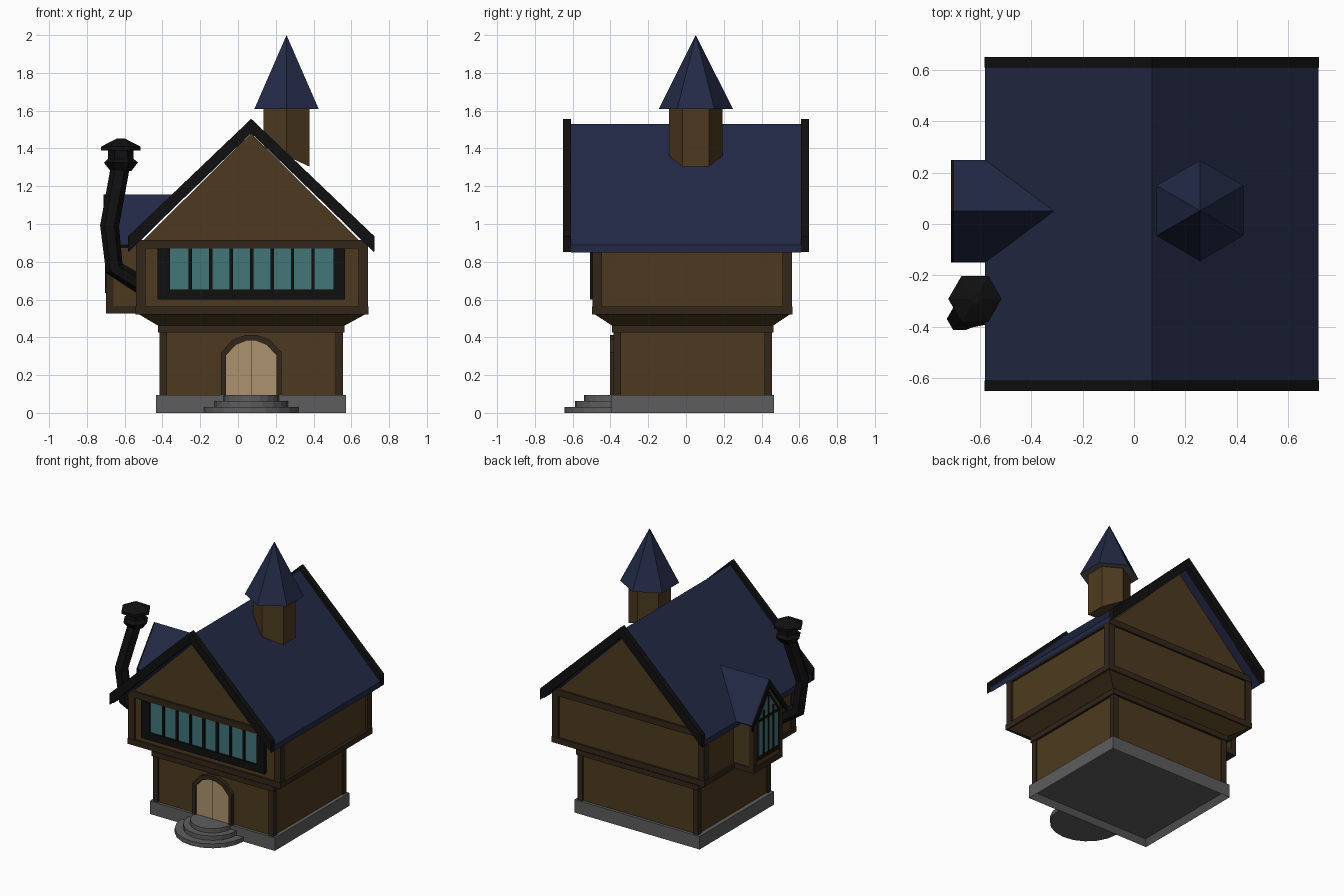
import bpy, bmesh, math
from mathutils import Vector

if "Cube" in bpy.data.objects:
    bpy.data.objects.remove(bpy.data.objects["Cube"])


def material(name, r, g, b):
    m = bpy.data.materials.new(name)
    m.diffuse_color = (r, g, b, 1)
    m.use_nodes = True
    m.node_tree.nodes["Principled BSDF"].inputs["Base Color"].default_value = m.diffuse_color
    return m


WALL = material("plank_brown", .075, .042, .014)
TRIM = material("dark_timber", .033, .019, .010)
ROOF = material("slate_blue", .016, .022, .060)
BLACK = material("black_iron", .005, .005, .005)
GLASS = material("teal_glass", .055, .180, .190)
DOOR = material("pale_door", .42, .29, .16)
STONE = material("stone", .11, .11, .11)


def build(name, verts, faces, mat):
    me = bpy.data.meshes.new(name)
    me.from_pydata(verts, [], faces)
    bm = bmesh.new()
    bm.from_mesh(me)
    bmesh.ops.recalc_face_normals(bm, faces=bm.faces[:])
    bm.to_mesh(me)
    bm.free()
    ob = bpy.data.objects.new(name, me)
    bpy.context.collection.objects.link(ob)
    me.materials.append(mat)
    return ob


def loft(name, rings, mat, caps=True):
    """Skin a list of equal-length point rings."""
    n = len(rings[0])
    verts = [tuple(p) for r in rings for p in r]
    faces = [(k * n + i, k * n + (i + 1) % n, (k + 1) * n + (i + 1) % n, (k + 1) * n + i)
             for k in range(len(rings) - 1) for i in range(n)]
    if caps:
        faces += [tuple(range(n)), tuple(range(len(verts) - n, len(verts)))]
    return build(name, verts, faces, mat)


def prism(name, pts, axis, a, b, mat, caps=True):
    """Extrude a 2D profile along an axis from a to b."""
    at = {'x': lambda p, t: (t, p[0], p[1]), 'y': lambda p, t: (p[0], t, p[1]),
          'z': lambda p, t: (p[0], p[1], t)}[axis]
    return loft(name, [[at(p, t) for p in pts] for t in (a, b)], mat, caps)


def rect(x0, x1, y0, y1):
    return [(x0, y0), (x1, y0), (x1, y1), (x0, y1)]


def box(name, x0, x1, y0, y1, z0, z1, mat):
    return prism(name, rect(x0, x1, y0, y1), 'z', z0, z1, mat)


def band(name, x0, x1, y0, y1, z0, z1, t=.035):
    """Timber beams round all four sides."""
    for i, (a, b, c, d) in enumerate([(x0, x1, y0, y0 + t), (x0, x1, y1 - t, y1),
                                      (x0, x0 + t, y0 + t, y1 - t), (x1 - t, x1, y0 + t, y1 - t)]):
        box(f"{name}_{i}", a, b, c, d, z0, z1, TRIM)


def posts(name, x0, x1, y0, y1, z0, z1, w):
    for i, (x, y) in enumerate([(x0, y0), (x1 - w, y0), (x0, y1 - w), (x1 - w, y1 - w)]):
        box(f"{name}_{i}", x, x + w, y, y + w, z0, z1, TRIM)


def ngon(cx, cy, z, r, n=6, turn=90):
    return [(cx + r * math.cos(math.radians(turn + 360 * i / n)),
             cy + r * math.sin(math.radians(turn + 360 * i / n)), z) for i in range(n)]


CX = .07

# stone base with a recessed underside, and rounded front steps
base = box("stone_base", -.435, .573, -.395, .465, 0, .095, STONE)
bm = bmesh.new()
bm.from_mesh(base.data)
bottom = [f for f in bm.faces if f.normal.z < -.9]
bmesh.ops.inset_region(bm, faces=bottom, thickness=.04)
bmesh.ops.translate(bm, verts=list(bottom[0].verts), vec=(0, 0, .04))
bm.to_mesh(base.data)
bm.free()
for i, r in enumerate((.25, .195, .148)):
    arc = [(CX + r * math.cos(math.pi * k / 10), -.393 - r * math.sin(math.pi * k / 10)) for k in range(11)]
    prism(f"step_{i}", arc, 'z', .032 * i, .032 * (i + 1), STONE)

# ground floor
prism("lower_wall", rect(-.405, .547, -.375, .445), 'z', .095, .46, WALL, False)
posts("lower_post", -.415, .557, -.385, .455, .095, .43, .04)
band("lower_beam", -.423, .565, -.393, .463, .425, .462)

# flared jetty carrying the upper floor
loft("jetty", [[(x, y, z) for x, y in rect(*e)] for z, e in
               ((.46, (-.42, .56, -.388, .458)), (.525, (-.53, .68, -.488, .555)))], WALL, False)

# upper floor with front and back gables
band("upper_floor_beam", -.543, .69, -.497, .565, .522, .563)
prism("upper_wall", [(-.53, .53), (.67, .53), (.67, .885), (CX, 1.48), (-.53, .885)], 'y', -.482, .55, WALL)
posts("upper_post", -.54, .687, -.494, .562, .56, .875, .05)
band("gable_beam", -.54, .687, -.497, .565, .87, .915)


# main roof and dark barge boards
def chevron(c, half, apex, eave, apex_in, eave_in):
    return [(c - half, eave), (c, apex), (c + half, eave), (c + half, eave_in), (c, apex_in), (c - half, eave_in)]


prism("main_roof", chevron(CX, .65, 1.53, .89, 1.488, .85), 'y', -.61, .61, ROOF)
for side, a, b in (("front", -.65, -.61), ("back", .61, .65)):
    prism(f"barge_board_{side}", chevron(CX, .652, 1.557, .935, 1.48, .853), 'y', a, b, BLACK)

# long front window
box("window_sill", -.425, .567, -.508, -.48, .60, .652, BLACK)
box("window_jamb_left", -.425, -.36, -.508, -.48, .652, .87, BLACK)
box("window_jamb_right", .505, .567, -.508, -.48, .652, .87, BLACK)
box("window_glass", -.36, .505, -.492, -.484, .652, .87, GLASS)
for i in range(1, 8):
    x = -.36 + .865 * i / 8
    box(f"window_bar_{i}", x - .009, x + .009, -.503, -.49, .652, .87, BLACK)

# arched double door
def arch(w, s, shoulder, top):
    return [(CX - w, .095), (CX - w, s), (CX - w * .62, shoulder), (CX - w * .2, top),
            (CX + w * .2, top), (CX + w * .62, shoulder), (CX + w, s), (CX + w, .095)]


inner, outer = arch(.133, .305, .36, .382), arch(.16, .32, .387, .412)
for i in range(7):
    prism(f"door_frame_{i}", [outer[i], outer[i + 1], inner[i + 1], inner[i]], 'y', -.402, -.37, TRIM)
prism("door", inner, 'y', -.388, -.372, DOOR)
box("door_seam", CX - .002, CX + .002, -.39, -.386, .095, .38, TRIM)

# bay window on the left with its own little roof
DY = .05
prism("bay_wall", [(-.11, .53), (.21, .53), (.21, .90), (DY, 1.11), (-.11, .90)], 'x', -.69, -.52, WALL)
box("bay_bottom_beam", -.698, -.53, -.115, .215, .525, .565, TRIM)
for i, y in enumerate((-.115, .185)):
    box(f"bay_post_{i}", -.698, -.66, y, y + .03, .56, .90, TRIM)
prism("bay_window_frame", [(-.085, .60), (.185, .60), (.185, .89), (DY, 1.08), (-.085, .89)],
      'x', -.697, -.688, BLACK)
prism("bay_glass", [(-.06, .635), (.16, .635), (.16, .89), (DY, 1.045), (-.06, .89)], 'x', -.70, -.695, GLASS)
for i, (y, top) in enumerate(((-.005, .95), (DY, 1.04), (.105, .95))):
    box(f"bay_bar_{i}", -.705, -.698, y - .007, y + .007, .635, top, BLACK)
box("bay_cross_bar", -.705, -.696, -.06, .16, .882, .9, BLACK)
bay_roof = build("bay_roof",
                 [(-.705, DY, 1.155), (-.705, .25, .89), (-.58, .25, .89), (-.312, DY, 1.155),
                  (-.705, -.15, .89), (-.58, -.15, .89)],
                 [(0, 1, 2, 3), (0, 3, 5, 4)], ROOF)
solid = bay_roof.modifiers.new("thickness", 'SOLIDIFY')
solid.thickness = .025
solid.offset = -1 if bay_roof.data.polygons[0].normal.z > 0 else 1
prism("bay_barge_board", chevron(DY, .2, 1.155, .892, 1.105, .845), 'x', -.713, -.702, BLACK)

# hexagonal roof turret with a slanted foot and pointed cap
TX, TY = .257, .052
foot = [(x, y, 1.36 - .46 * (x - TX)) for x, y, _ in ngon(TX, TY, 0, .141)]
loft("turret", [foot, ngon(TX, TY, 1.61, .141)], WALL)
build("turret_cap", ngon(TX, TY, 1.61, .196) + [(TX, TY, 2.0)],
      [(i, (i + 1) % 6, 6) for i in range(6)] + [tuple(range(6))], ROOF)
bpy.data.objects["turret_cap"].data.materials.append(STONE)
bpy.data.objects["turret_cap"].data.polygons[6].material_index = 1

# crooked stove pipe and its hooded top
path = [Vector(p) for p in ((-.50, -.33, .67), (-.655, -.36, .765), (-.68, -.37, .99), (-.62, -.292, 1.32))]
rings = []
for i, p in enumerate(path):
    d = (path[min(i + 1, 3)] - path[max(i - 1, 0)]).normalized()
    u = Vector((0, 1, 0)).cross(d).normalized()
    v = d.cross(u)
    rings.append([p + .05 * (u * math.cos(k * math.pi / 3) + v * math.sin(k * math.pi / 3)) for k in range(6)])
loft("stove_pipe", rings, BLACK)
loft("pipe_hood", [ngon(-.62, -.292, z, r, 6, 0) for z, r in
                   ((1.28, .055), (1.325, .09), (1.345, .068), (1.39, .068), (1.39, .104), (1.41, .104), (1.453, .02))],
     BLACK)
